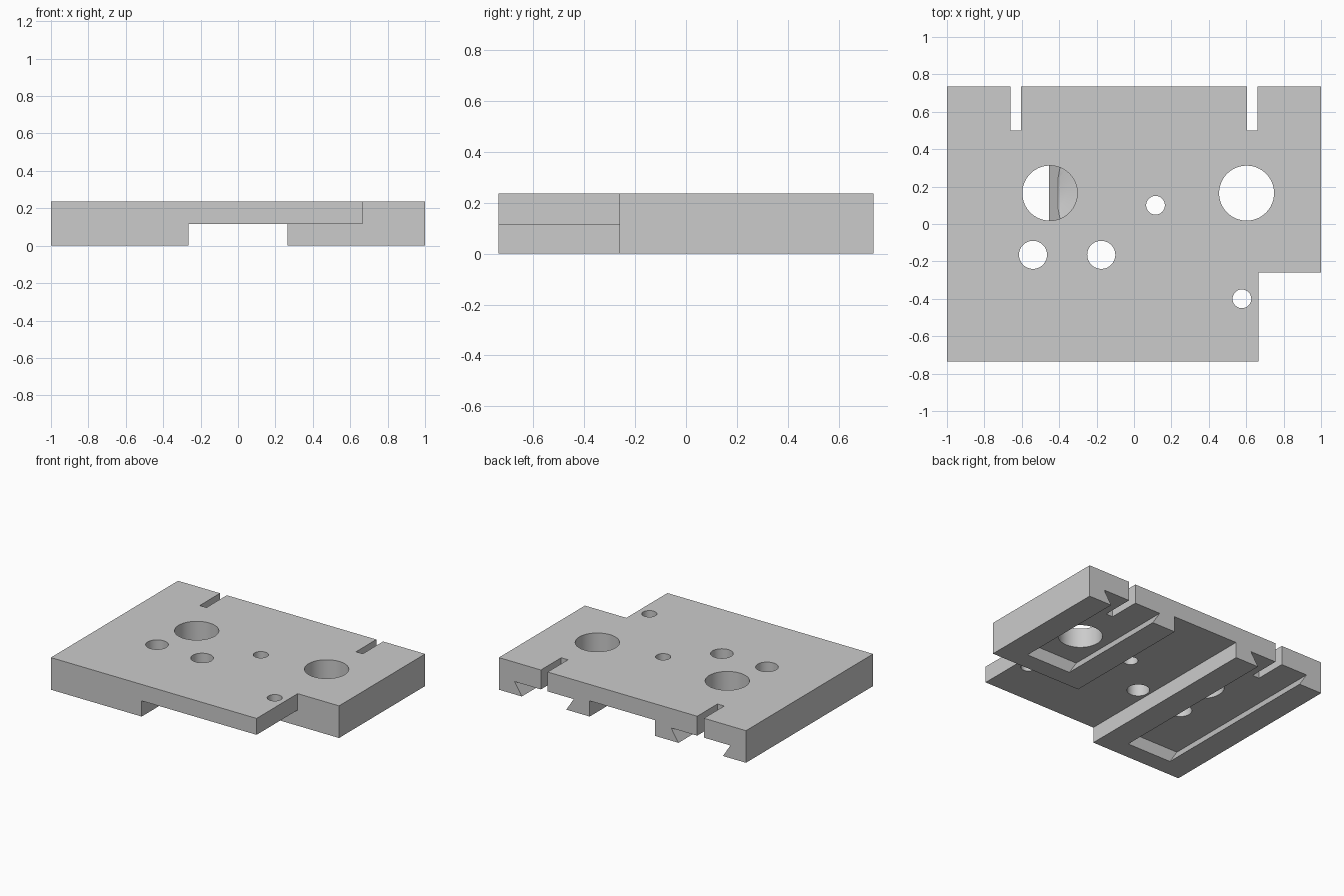
import bpy, bmesh, math

cube = bpy.data.objects.get("Cube")
if cube:
    bpy.data.objects.remove(cube, do_unlink=True)

# Main dimensions
TOP, UNDER, CEILING = 0.235, 0.115, 0.093
BACK, FRONT, STEP = 0.735, -0.735, -0.26

steel = bpy.data.materials.new("plain_grey")
steel.use_nodes = True
grey = (0.6, 0.6, 0.6, 1)
steel.diffuse_color = grey
steel.node_tree.nodes["Principled BSDF"].inputs["Base Color"].default_value = grey


def to_object(bm, name):
    bmesh.ops.recalc_face_normals(bm, faces=bm.faces)
    mesh = bpy.data.meshes.new(name)
    bm.to_mesh(mesh)
    bm.free()
    mesh.materials.append(steel)
    obj = bpy.data.objects.new(name, mesh)
    bpy.context.collection.objects.link(obj)
    return obj


def prism(name, points, offset):
    """Extrude a closed 3D outline along an offset vector."""
    bm = bmesh.new()
    face = bm.faces.new([bm.verts.new(p) for p in points])
    new = bmesh.ops.extrude_face_region(bm, geom=[face])["geom"]
    bmesh.ops.translate(bm, vec=offset, verts=[v for v in new if isinstance(v, bmesh.types.BMVert)])
    return to_object(bm, name)


def bore(name, x, y, r1, r2, z0, z1):
    """Round cutter, radius r1 at z0 and r2 at z1."""
    bm = bmesh.new()
    bmesh.ops.create_cone(bm, cap_ends=True, segments=64, radius1=r1, radius2=r2, depth=z1 - z0)
    bmesh.ops.translate(bm, vec=(x, y, (z0 + z1) / 2), verts=bm.verts)
    return to_object(bm, name)


# Stepped plate outline
outline = [(-1, FRONT), (0.665, FRONT), (0.665, STEP), (1, STEP), (1, BACK), (-1, BACK)]
plate = prism("grooved_plate", [(x, y, 0) for x, y in outline], (0, 0, TOP))
cutters = []

# Central channel, widened under the front corner
channel = [(-0.265, -1), (1.2, -1), (1.2, STEP), (0.265, STEP), (0.265, 1), (-0.265, 1)]
cutters.append(prism("channel", [(x, y, -0.1) for x, y in channel], (0, 0, UNDER + 0.1)))

# Dovetail grooves open at the back, and the slots above them
lip, root, drop = 0.18, 0.24, 0.05
flare = lip - (root - lip) * drop / CEILING
for side, end in ((-1, -0.6), (1, -0.125)):
    mid = side * 0.634
    section = [(-flare, -drop), (flare, -drop), (root, CEILING), (-root, CEILING)]
    cutters.append(prism("dovetail", [(mid + x, end, z) for x, z in section], (0, 1 - end, 0)))
    slot = [(0.605, 0.5), (0.66, 0.5), (0.66, 1), (0.605, 1)]
    cutters.append(prism("slot", [(side * x, y, -0.1) for x, y in slot], (0, 0, 0.5)))

# Through holes
for x, y, r in ((0.602, 0.165, 0.147), (-0.54, -0.165, 0.075), (-0.175, -0.165, 0.075),
                (0.115, 0.1, 0.05), (0.577, -0.4, 0.05)):
    cutters.append(bore("hole", x, y, r, r, -0.1, 0.4))

# Blind hole with a tapered floor
cutters.append(bore("blind_hole", -0.45, 0.165, 0.147, 0.147, 0.089, 0.4))
cutters.append(bore("blind_taper", -0.45, 0.165, 0.087, 0.148, 0.073, 0.0905))

bpy.context.view_layer.objects.active = plate
for cutter in cutters:
    mod = plate.modifiers.new("cut", "BOOLEAN")
    mod.operation = "DIFFERENCE"
    mod.solver = "EXACT"
    mod.object = cutter
    bpy.ops.object.modifier_apply(modifier=mod.name)
    bpy.data.objects.remove(cutter, do_unlink=True)

bpy.ops.object.select_all(action="DESELECT")
plate.select_set(True)
bpy.ops.object.shade_smooth_by_angle(angle=math.radians(30))
